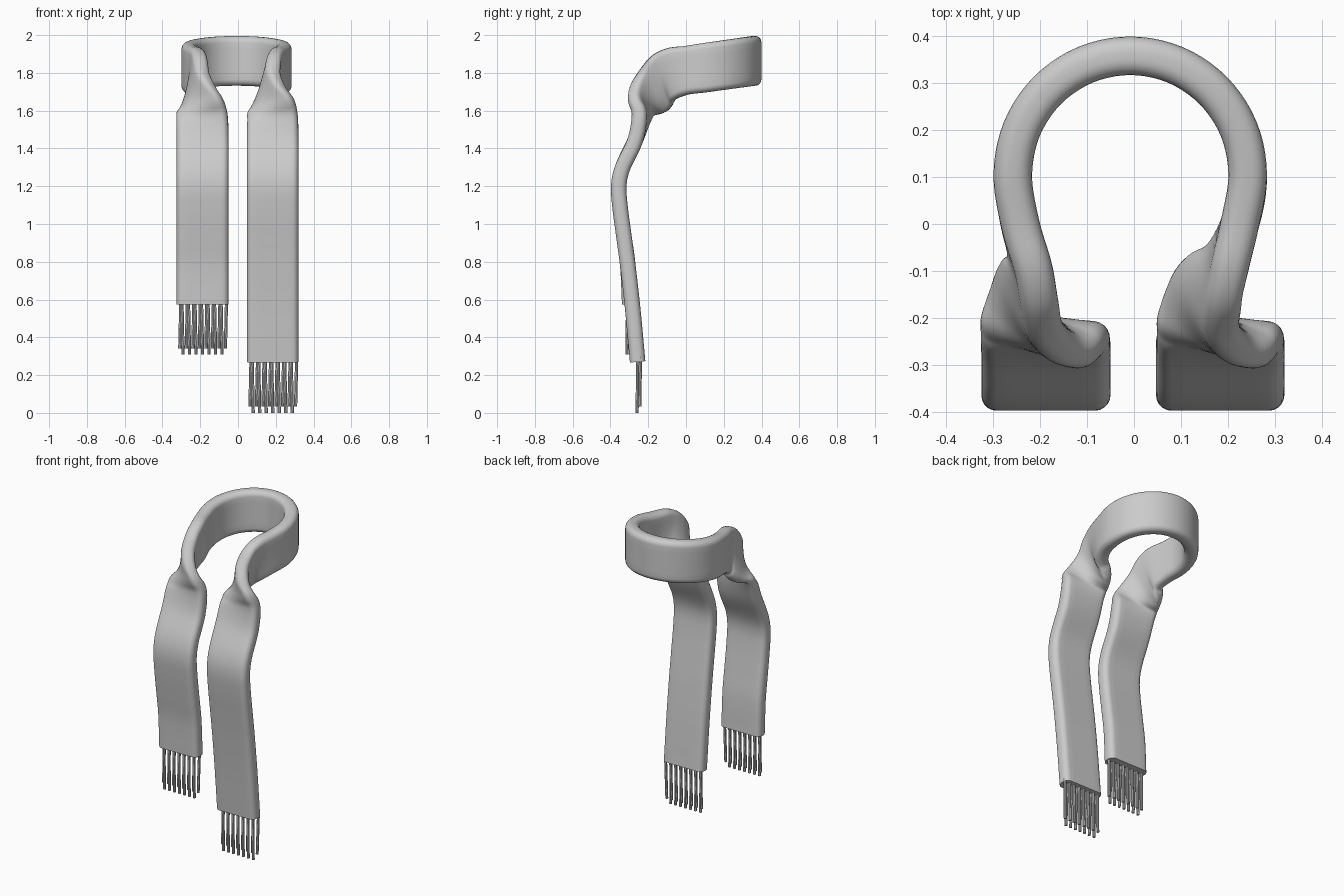
import bpy, bmesh, math
from mathutils import Vector as V

if "Cube" in bpy.data.objects:
    bpy.data.objects.remove(bpy.data.objects["Cube"])

HALF_T, CORNER = 0.041, 0.033

# Twist from neck to hanging panel, per row:
# left top-edge x, left low-edge x, right top-edge x, right low-edge x, top y, top z, low y, low z
TWIST = [
    (-.242, -.245, .225, .228, .00, 1.943, .01, 1.685),
    (-.212, -.232, .205, .190, -.10, 1.930, -.055, 1.660),
    (-.195, -.250, .195, .145, -.18, 1.890, -.070, 1.635),
    (-.180, -.270, .195, .110, -.24, 1.815, -.095, 1.607),
    (-.135, -.295, .235, .080, -.28, 1.735, -.135, 1.590),
    (-.085, -.320, .290, .055, -.28, 1.665, -.185, 1.578),
    (-.056, -.325, .315, .050, -.25, 1.580, -.225, 1.540),
]
# Hanging panel centre line: y, z
DROP = [(-.270, 1.44), (-.335, 1.30), (-.356, 1.20), (-.348, 1.08), (-.328, .93), (-.308, .78)]


def side(left, end):
    """Pairs of edge points (top edge, low edge) from the neck to the hem."""
    i = 0 if left else 2
    rows = [(V((r[i], r[4], r[5])), V((r[i + 1], r[6], r[7]))) for r in TWIST]
    xa, xb = (-.05, -.325) if left else (.32, .047)
    for y, z in DROP + end:
        rows.append((V((xa, y, z)), V((xb, y, z))))
    return rows


# Neck ring stations
ring = []
for k in range(9):
    a = math.pi * (1 - k / 8)
    x, y = -.008 + .25 * math.cos(a), .105 + .253 * math.sin(a)
    ring.append((V((x, y, 1.945 + .14 * y)), V((x, y, 1.682 + .14 * y))))

stations = side(True, [(-.298, .575)])[::-1] + ring + side(False, [(-.282, .55), (-.256, .27)])


def spline(pts, n=5):
    """Catmull-Rom interpolation through the points."""
    p = [2 * pts[0] - pts[1]] + pts + [2 * pts[-1] - pts[-2]]
    out = []
    for i in range(1, len(p) - 2):
        a, b, c, d = p[i - 1:i + 3]
        for k in range(n):
            t = k / n
            out.append(.5 * (2 * b + (c - a) * t + (2 * a - 5 * b + 4 * c - d) * t * t
                             + (3 * b - a - 3 * c + d) * t ** 3))
    return out + [pts[-1]]


def profile(hw):
    """Rounded strip outline as (across, through) offsets."""
    pts = []
    for sx, sy, a0 in ((1, 1, 0), (-1, 1, 90), (-1, -1, 180), (1, -1, 270)):
        for k in range(6):
            a = math.radians(a0 + 18 * k)
            pts.append((sx * (hw - CORNER) + CORNER * math.cos(a),
                        sy * (HALF_T - CORNER) + CORNER * math.sin(a)))
        if a0 in (0, 180):
            for k in range(1, 6):
                pts.append((sx * (hw - CORNER) * (1 - k / 3), sy * HALF_T))
    return pts


def finish(name, bm, angle):
    bmesh.ops.recalc_face_normals(bm, faces=bm.faces)
    me = bpy.data.meshes.new(name)
    bm.to_mesh(me)
    bm.free()
    ob = bpy.data.objects.new(name, me)
    bpy.context.collection.objects.link(ob)
    bpy.ops.object.select_all(action='DESELECT')
    ob.select_set(True)
    bpy.context.view_layer.objects.active = ob
    bpy.ops.object.shade_smooth_by_angle(angle=math.radians(angle))


# Scarf band swept along both edge curves
top, low = spline([s[0] for s in stations]), spline([s[1] for s in stations])
mid = [(a + b) / 2 for a, b in zip(top, low)]
bm = bmesh.new()
loops = []
for i, c in enumerate(mid):
    t = mid[min(i + 1, len(mid) - 1)] - mid[max(i - 1, 0)]
    w = top[i] - low[i]
    hw = w.length / 2
    w.normalize()
    n = t.cross(w).normalized()
    loops.append([bm.verts.new(c + w * u + n * v) for u, v in profile(hw)])
for p, q in zip(loops, loops[1:]):
    for j in range(len(p)):
        k = (j + 1) % len(p)
        bm.faces.new((p[j], p[k], q[k], q[j]))
bm.faces.new(loops[0])
bm.faces.new(loops[-1])
finish("scarf_band", bm, 50)


def strand(bm, a, b, r=.0085, n=8):
    """Thin capped cylinder between two heights, with a slight lean."""
    rings = [[bm.verts.new(p + V((r * math.cos(2 * math.pi * k / n), r * math.sin(2 * math.pi * k / n), 0)))
              for k in range(n)] for p in (a, b)]
    for k in range(n):
        m = (k + 1) % n
        bm.faces.new((rings[0][k], rings[0][m], rings[1][m], rings[1][k]))
    bm.faces.new(rings[0])
    bm.faces.new(rings[1])


# Fringe: a long row and a short row of strands at each hem
for name, cx, y, tip, hem in (("left_fringe", -.1875, -.306, .308, .60), ("right_fringe", .184, -.252, 0, .295)):
    bm = bmesh.new()
    for count, dy, lift in ((7, -.007, 0), (8, .007, .033)):
        for k in range(count):
            x = cx + (k - (count - 1) / 2) * .0345
            lean = .006 if lift else -.006
            strand(bm, V((x + lean, y + dy + .004, hem)), V((x, y + dy, tip + lift)))
    finish(name, bm, 40)
